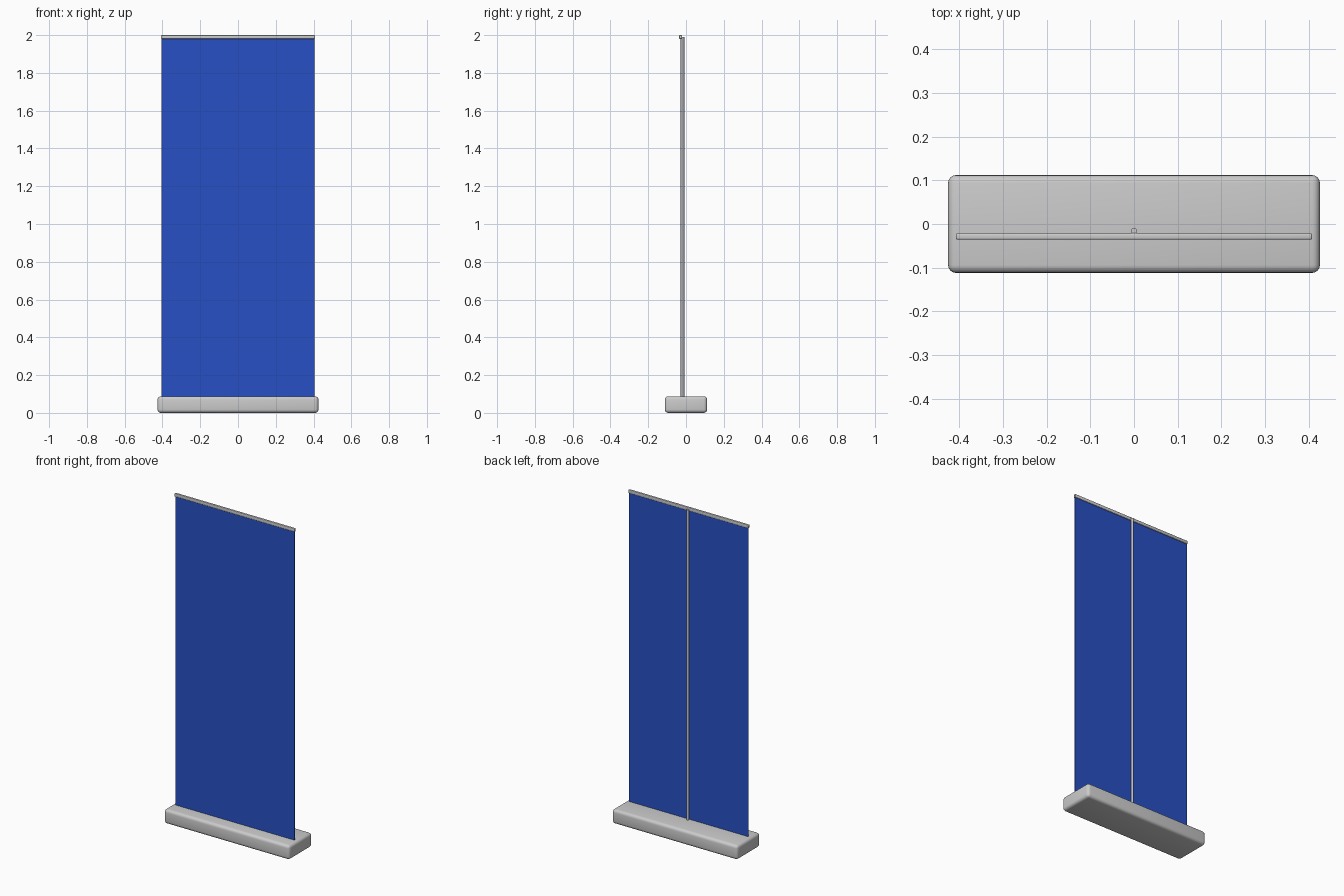
import bpy

if "Cube" in bpy.data.objects:
    bpy.data.objects.remove(bpy.data.objects["Cube"])


def rounded_box(name, lo, hi, bevel=0.0, segments=3):
    """Box between two corners, with optional rounded edges."""
    bpy.ops.mesh.primitive_cube_add(
        size=1, location=[(a + b) / 2 for a, b in zip(lo, hi)])
    ob = bpy.context.object
    ob.name = name
    ob.scale = [b - a for a, b in zip(lo, hi)]
    bpy.ops.object.transform_apply(location=False, rotation=False, scale=True)
    if bevel:
        mod = ob.modifiers.new("rounding", 'BEVEL')
        mod.width = bevel
        mod.segments = segments
        bpy.ops.object.modifier_apply(modifier=mod.name)
        bpy.ops.object.shade_smooth_by_angle()
    return ob


# Heavy cassette base
rounded_box("base", (-0.426, -0.112, 0), (0.426, 0.112, 0.088), 0.018, 4)

# Thin fabric panel
banner = rounded_box("banner", (-0.405, -0.0295, 0.08), (0.405, -0.0265, 1.985))
blue = bpy.data.materials.new("banner_blue")
blue.diffuse_color = (0.02, 0.08, 0.55, 1)
blue.use_nodes = True
blue.node_tree.nodes["Principled BSDF"].inputs["Base Color"].default_value = blue.diffuse_color
banner.data.materials.append(blue)

# Clamp rail along the top of the fabric
rounded_box("top_rail", (-0.408, -0.036, 1.98), (0.408, -0.021, 2.0), 0.004)

# Support pole behind the fabric
z0, z1 = 0.08, 1.99
bpy.ops.mesh.primitive_cylinder_add(
    vertices=24, radius=0.007, depth=z1 - z0, location=(0, -0.016, (z0 + z1) / 2))
bpy.context.object.name = "support_pole"
bpy.ops.object.shade_smooth_by_angle()
